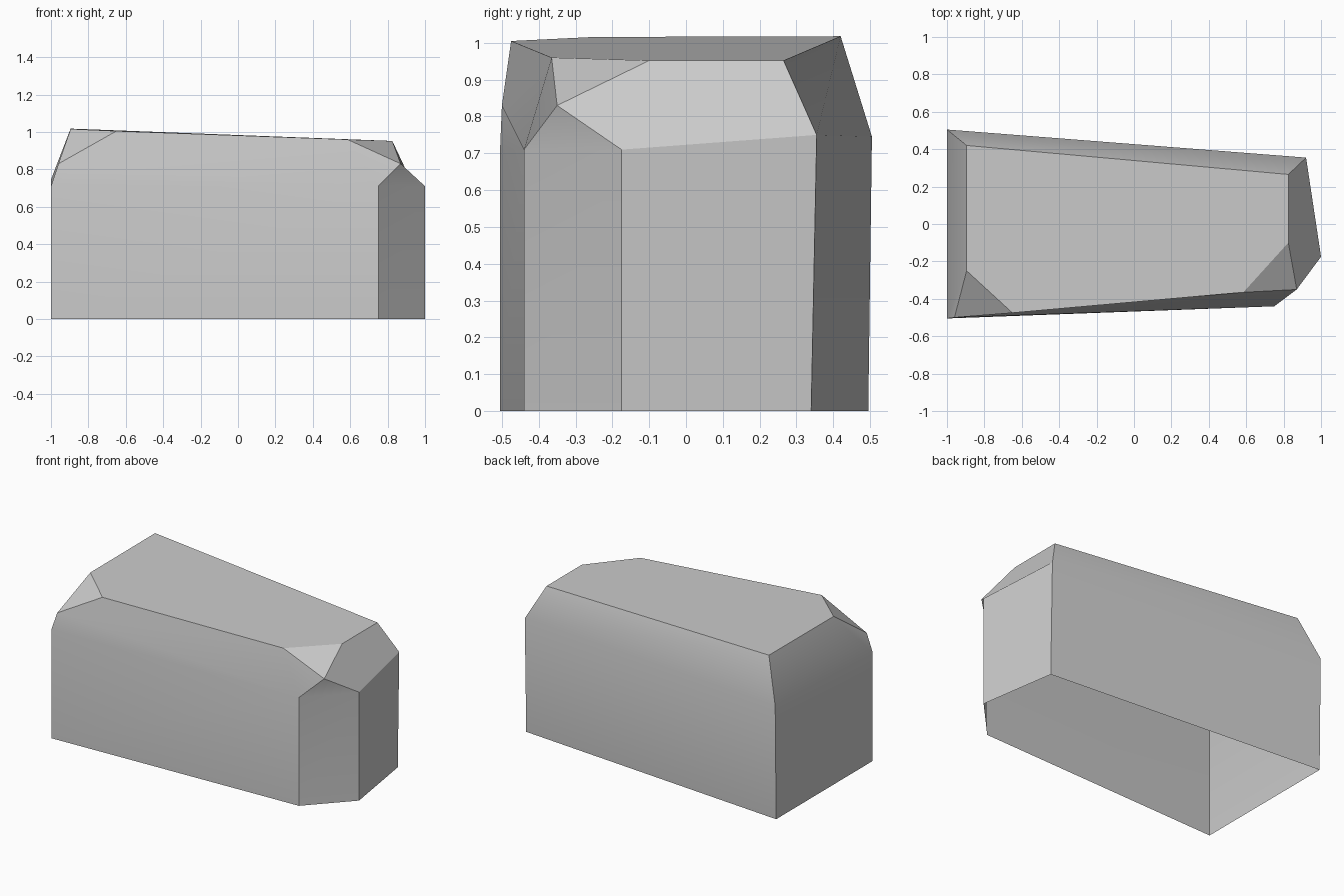
import bpy
import bmesh
import math

default_cube = bpy.data.objects.get("Cube")
if default_cube:
    bpy.data.objects.remove(default_cube, do_unlink=True)


def make_material(name, color):
    material = bpy.data.materials.new(name)
    material.use_nodes = True
    material.diffuse_color = color
    shader = next(n for n in material.node_tree.nodes if n.type == 'BSDF_PRINCIPLED')
    shader.inputs["Base Color"].default_value = color
    return material


stone_gray = make_material("stone gray", (0.6, 0.6, 0.6, 1))

bm = bmesh.new()


def add_ring(points):
    return [bm.verts.new(point) for point in points]


def add_face(*corners):
    return bm.faces.new(corners)


# Wall outline at the ground and at the shoulder
ground = add_ring([(-1, -.505, 0), (.75, -.44, 0), (1, -.175, 0),
                   (.92, .34, 0), (-1, .495, 0)])
shoulder = add_ring([(-1, -.505, .71), (.75, -.44, .71), (1, -.175, .71),
                     (.92, .355, .75), (-1, .505, .745)])
front_left, front_right, nose, back_right, back_left = shoulder

# Sloping top outline and the two chipped corners below it
top = add_ring([(-.65, -.475, 1.005), (.585, -.365, .96), (.825, -.1, .952),
                (.825, .265, .952), (-.895, .42, 1.018), (-.895, -.25, 1.016)])
top_front_a, top_front_b, top_end, top_back_b, top_back_a, top_side = top
chip_a, chip_b = add_ring([(-.96, -.5, .83), (.87, -.35, .83)])

# Upright walls, with the underside left open
for i in range(len(ground)):
    j = (i + 1) % len(ground)
    add_face(ground[i], ground[j], shoulder[j], shoulder[i])

# Flat top
add_face(*top)

# Sloped shoulders
add_face(front_left, front_right, chip_b, top_front_b, top_front_a, chip_a)
add_face(nose, back_right, top_back_b, top_end, chip_b)
add_face(back_right, back_left, top_back_a, top_back_b)
add_face(back_left, front_left, chip_a, top_side, top_back_a)

# Chipped corner facets
add_face(front_right, nose, chip_b)
add_face(top_front_b, chip_b, top_end)
add_face(chip_a, top_front_a, top_side)

mesh = bpy.data.meshes.new("stone_block")
bm.to_mesh(mesh)
bm.free()
mesh.materials.append(stone_gray)

stone_block = bpy.data.objects.new("stone_block", mesh)
bpy.context.collection.objects.link(stone_block)
bpy.context.view_layer.objects.active = stone_block
stone_block.select_set(True)
bpy.ops.object.shade_smooth_by_angle(angle=math.radians(30))
